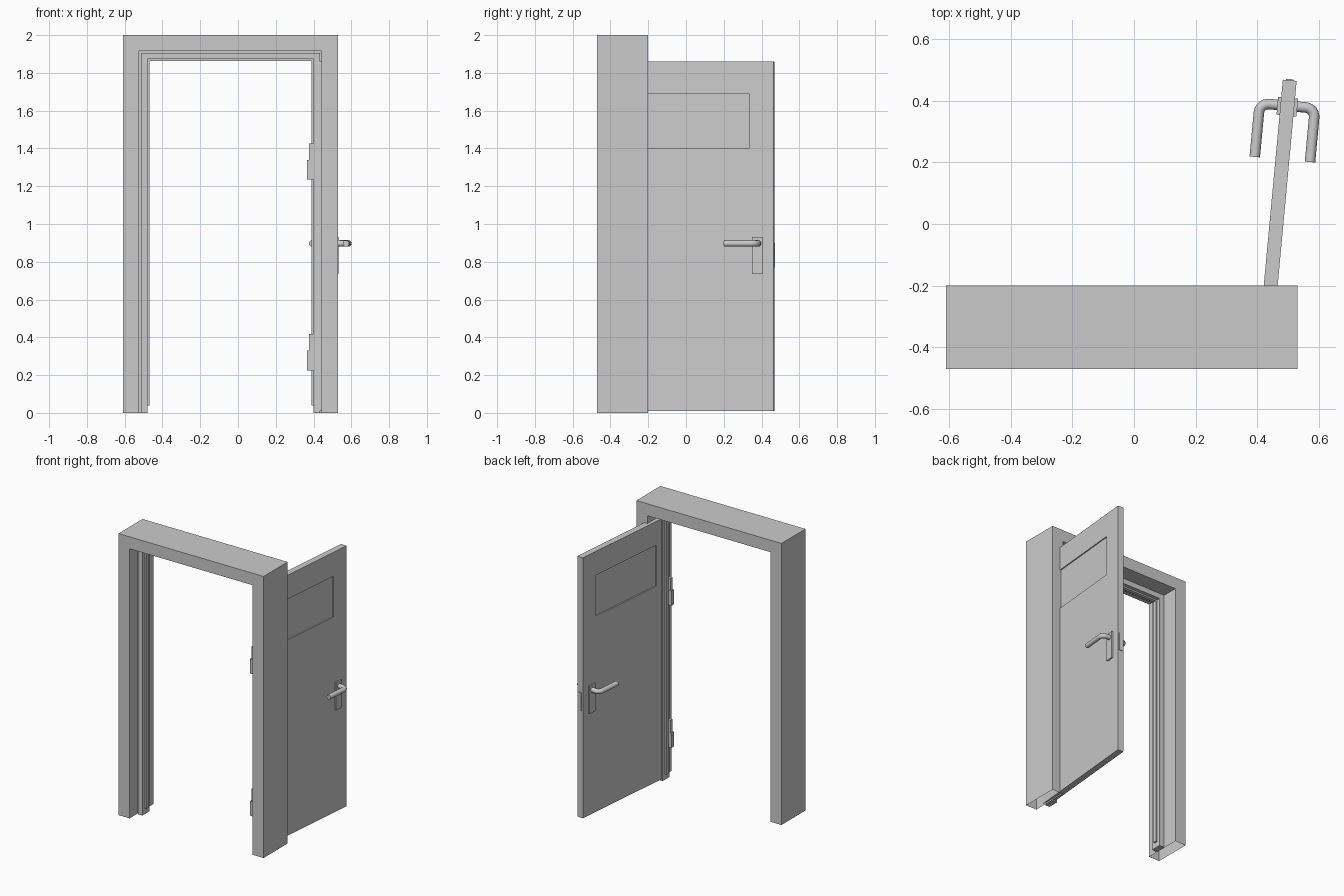
import bpy, bmesh, math
from mathutils import Matrix, Vector

if "Cube" in bpy.data.objects:
    bpy.data.objects.remove(bpy.data.objects["Cube"])

CX = -0.04                                   # centre line of the doorway
DOOR = Matrix.Translation((0.426, -0.39, 0)) @ Matrix.Rotation(-math.radians(5.3), 4, 'Z')


def add(name, bm, matrix=Matrix()):
    bmesh.ops.recalc_face_normals(bm, faces=bm.faces)
    me = bpy.data.meshes.new(name)
    bm.to_mesh(me)
    bm.free()
    ob = bpy.data.objects.new(name, me)
    ob.matrix_world = matrix
    bpy.context.collection.objects.link(ob)
    return ob


def box(name, lo, hi, matrix=Matrix()):
    bm = bmesh.new()
    bmesh.ops.create_cube(bm, size=1)
    for v in bm.verts:
        v.co = [a + (c + 0.5) * (b - a) for a, b, c in zip(lo, hi, v.co)]
    return add(name, bm, matrix)


def portal(name, outer, inner, y0, y1, z0=0.0, open_bottom=False):
    """Upside-down U; outer / inner are (half width, top height)."""
    (ow, oz), (iw, iz) = outer, inner
    pts = [(-ow, z0), (-ow, oz), (ow, oz), (ow, z0),
           (iw, z0), (iw, iz), (-iw, iz), (-iw, z0)]
    bm = bmesh.new()
    front = [bm.verts.new((CX + x, y0, z)) for x, z in pts]
    back = [bm.verts.new((CX + x, y1, z)) for x, z in pts]
    # front and back as three quads each, mitred at the corners
    for vs in (front, back):
        for a, b, c, d in ((0, 1, 6, 7), (1, 2, 5, 6), (2, 3, 4, 5)):
            bm.faces.new((vs[a], vs[b], vs[c], vs[d]))
    for i in range(8):
        j = (i + 1) % 8
        if open_bottom and i in (3, 7):
            continue
        bm.faces.new((front[i], front[j], back[j], back[i]))
    return add(name, bm)


# Wall surround (hollow underneath) and stepped door frame
portal("wall_surround", (0.57, 2.0), (0.483, 1.915), -0.47, -0.20, open_bottom=True)
portal("frame_outer_strip", (0.483, 1.915), (0.471, 1.903), -0.38, -0.315)
portal("frame_main", (0.473, 1.905), (0.44, 1.873), -0.388, -0.31)
portal("frame_stop", (0.442, 1.875), (0.428, 1.862), -0.36, -0.335, z0=0.04)

# Door leaf with a recessed panel on both faces
T, W = 0.0225, 0.86
door = box("door_leaf", (-T, 0, 0.01), (T, W, 1.86), DOOR)
for s in (-1, 1):
    a, b = sorted((s * (T - 0.008), s * (T + 0.05)))
    cutter = box("panel_cutter", (a, 0.125, 1.40), (b, 0.73, 1.69), DOOR)
    cutter.hide_render = True
    mod = door.modifiers.new("panel", 'BOOLEAN')
    mod.object, mod.operation, mod.solver = cutter, 'DIFFERENCE', 'EXACT'
    bpy.context.view_layer.objects.active = door
    bpy.ops.object.modifier_apply(modifier=mod.name)
    bpy.data.objects.remove(cutter)

# Latch plate on the free edge
box("latch_plate", (-0.012, W - 0.01, 0.77), (0.012, W + 0.004, 0.90), DOOR)


def handle(side):
    # Stem out of the door, rounded elbow, grip back towards the hinges
    reach, y0, r = 0.09, 0.777, 0.03
    pts = [(T, y0)]
    for i in range(7):
        t = math.radians(15 * i)
        pts.append((reach - r + r * math.sin(t), y0 - r + r * math.cos(t)))
    pts.append((reach, 0.602))
    cu = bpy.data.curves.new("lever_handle", 'CURVE')
    cu.dimensions, cu.bevel_depth, cu.bevel_resolution, cu.use_fill_caps = '3D', 0.017, 4, True
    sp = cu.splines.new('POLY')
    sp.points.add(len(pts) - 1)
    for p, (x, y) in zip(sp.points, pts):
        p.co = (side * x, y, 0.897, 1)
    ob = bpy.data.objects.new("lever_handle", cu)
    ob.matrix_world = DOOR
    bpy.context.collection.objects.link(ob)
    bpy.ops.object.select_all(action='DESELECT')
    ob.select_set(True)
    bpy.context.view_layer.objects.active = ob
    bpy.ops.object.convert(target='MESH')
    bpy.ops.object.shade_smooth_by_angle(angle=math.radians(40))


# Handles and their back plates on both faces
for s in (-1, 1):
    a, b = sorted((s * (T - 0.004), s * (T + 0.01)))
    box("handle_plate", (a, 0.745, 0.735), (b, 0.803, 0.932), DOOR)
    handle(s)

# Two hinges: wide lower half, narrower upper half
for z in (0.225, 1.235):
    box("hinge_lower", (0.366, -0.387, z), (0.408, -0.360, z + 0.105))
    box("hinge_upper", (0.375, -0.384, z + 0.105), (0.408, -0.363, z + 0.192))
